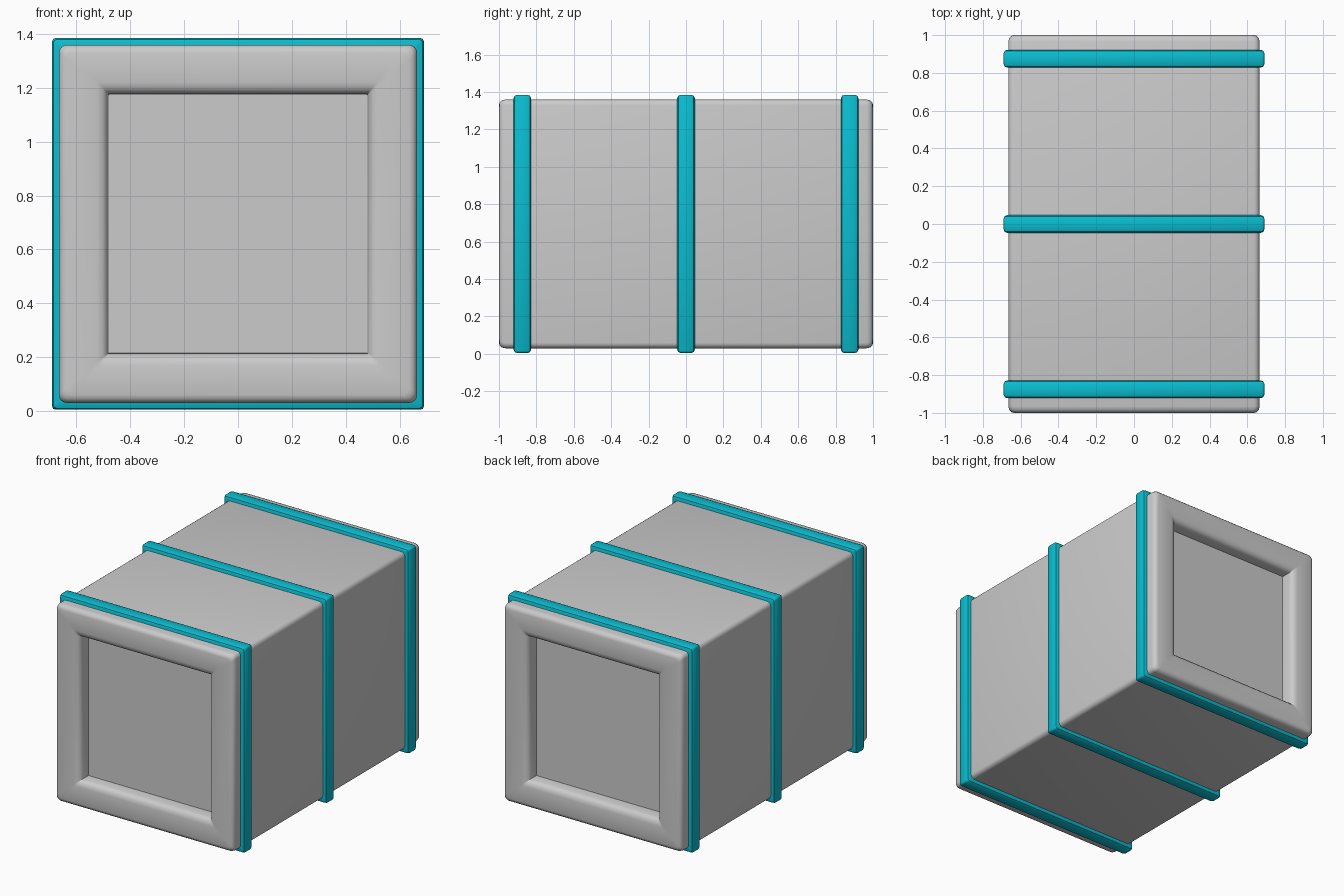
import bpy
import bmesh
import math

cube = bpy.data.objects.get("Cube")
if cube:
    bpy.data.objects.remove(cube, do_unlink=True)

CENTRE_Z = 0.695


def material(name, colour):
    mat = bpy.data.materials.new(name)
    mat.use_nodes = True
    mat.diffuse_color = colour
    mat.node_tree.nodes["Principled BSDF"].inputs["Base Color"].default_value = colour
    return mat


def rounded_square(half, radius, segments):
    """Outline of a rounded square in x and z."""
    points = []
    for corner in range(4):
        base = corner * math.pi / 2
        sx = 1 if corner in (0, 3) else -1
        sz = 1 if corner in (0, 1) else -1
        for i in range(segments + 1):
            a = base + i / segments * math.pi / 2
            points.append((sx * (half - radius) + radius * math.cos(a),
                           sz * (half - radius) + radius * math.sin(a)))
    return points


def loft(name, profile, mat, segments, closed):
    """Sweep (half size, y, corner radius) rings along y."""
    bm = bmesh.new()
    rings = [[bm.verts.new((x, y, z + CENTRE_Z)) for x, z in rounded_square(h, r, segments)]
             for h, y, r in profile]
    pairs = list(zip(rings, rings[1:]))
    if closed:
        pairs.append((rings[-1], rings[0]))
    for a, b in pairs:
        n = len(a)
        for i in range(n):
            j = (i + 1) % n
            bm.faces.new((a[i], a[j], b[j], b[i]))
    if not closed:
        for ring in (rings[0], rings[-1]):
            bm.faces.new(ring)
    bmesh.ops.recalc_face_normals(bm, faces=bm.faces)
    mesh = bpy.data.meshes.new(name)
    bm.to_mesh(mesh)
    bm.free()
    mesh.materials.append(mat)
    obj = bpy.data.objects.new(name, mesh)
    bpy.context.collection.objects.link(obj)
    bpy.ops.object.select_all(action="DESELECT")
    obj.select_set(True)
    bpy.context.view_layer.objects.active = obj
    bpy.ops.object.shade_smooth_by_angle(angle=math.radians(40))
    return obj


grey = material("light grey", (0.6, 0.6, 0.6, 1))
teal = material("teal", (0.003, 0.51, 0.63, 1))

# Body with rounded rims and a recessed square panel at each end
back_half = [
    (0.665, 0.965, 0.03), (0.661, 0.984, 0.03), (0.65, 0.996, 0.03),
    (0.635, 1.0, 0.025), (0.525, 1.0, 0.012), (0.502, 0.994, 0.008),
    (0.488, 0.98, 0.004), (0.482, 0.963, 0.002), (0.48, 0.907, 0.001),
]
front_half = [(h, -y, r) for h, y, r in reversed(back_half)]
loft("body", front_half + back_half, grey, 4, closed=False)

# Raised bands wrapped round the body
half_width = 0.047
for name, y in (("front_band", -0.875), ("middle_band", 0), ("back_band", 0.875)):
    side = [(0.64, half_width, 0.012), (0.672, half_width, 0.012),
            (0.685, half_width - 0.006, 0.012), (0.69, half_width - 0.018, 0.012)]
    profile = [(h, y - w, r) for h, w, r in side]
    profile += [(h, y + w, r) for h, w, r in reversed(side)]
    loft(name, profile, teal, 2, closed=True)
